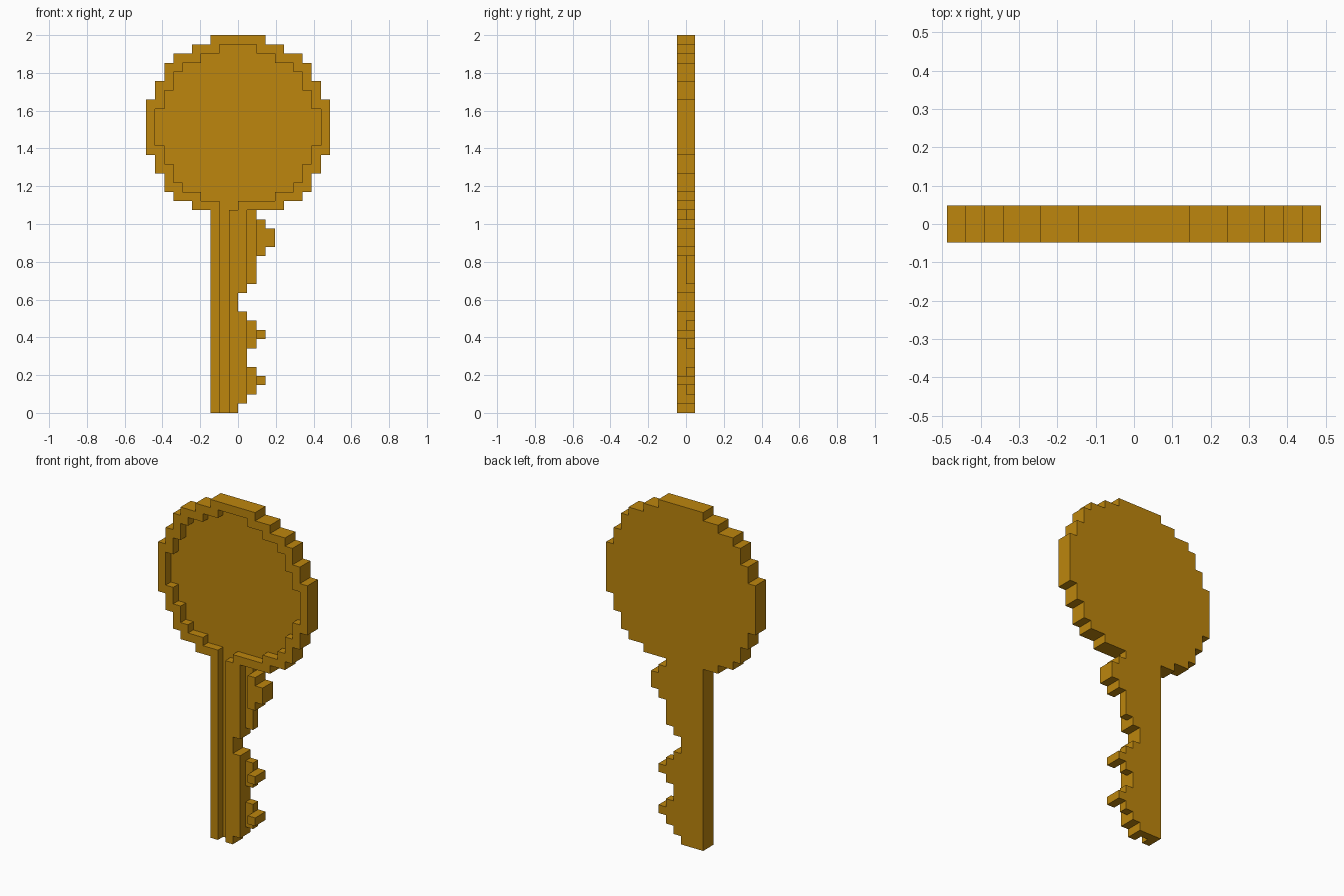
import bpy
import bmesh
from mathutils import Vector

if "Cube" in bpy.data.objects:
    bpy.data.objects.remove(bpy.data.objects["Cube"])

U = 2 / 41  # size of one block

gold = bpy.data.materials.new("gold")
gold.use_nodes = True
COLOR = (0.51, 0.238, 0.004, 1)
gold.diffuse_color = COLOR
gold.node_tree.nodes["Principled BSDF"].inputs["Base Color"].default_value = COLOR


def disc(steps):
    """Block cells (x, z) of a stepped disc from (z bottom, z top, half width)."""
    return {(x, z) for lo, hi, w in steps for z in range(lo, hi) for x in range(-w, w)}


# Round bow: stepped outline and the recess in its front
bow = disc([(22, 23, 5), (23, 24, 7), (24, 26, 8), (26, 28, 9), (28, 34, 10),
            (34, 36, 9), (36, 38, 8), (38, 39, 7), (39, 40, 5), (40, 41, 3)])
recess = disc([(23, 24, 4), (24, 25, 6), (25, 27, 7), (27, 29, 8), (29, 33, 9),
               (33, 35, 8), (35, 37, 7), (37, 38, 6), (38, 39, 4), (39, 40, 2)])
recess |= {(-2, 22), (-1, 22)}

# Blade: right-hand edge of each block row, from the tip up to the bow
edge = [0, 1, 2, 3, 2, 1, 1, 2, 3, 2, 1, 0, 0, 1, 2, 2, 2, 3, 4, 4, 3, 2]
blade = {(x, z) for z, e in enumerate(edge) for x in range(-3, e)}
# Long grooves down the blade front
recess |= {(x, z) for x, z in blade if x in (-2, 1)}


def layers(cells):
    """Full back layer (y = 0) and front layer (y = -1) without the recess."""
    return {(x, 0, z) for x, z in cells} | {(x, -1, z) for x, z in cells - recess}


solid = layers(bow | blade)


def block_part(name, cells):
    """Mesh of the exposed block sides, with flat areas merged."""
    bm = bmesh.new()
    for cell in layers(cells):
        c = Vector(cell)
        for axis in range(3):
            for side in (0, 1):
                n = list(cell)
                n[axis] += 2 * side - 1
                if tuple(n) in solid:
                    continue
                a, b = Vector(), Vector()
                a[(axis + 1) % 3] = 1
                b[(axis + 2) % 3] = 1
                o = c.copy()
                o[axis] += side
                quad = [o, o + a, o + a + b, o + b]
                if side == 0:
                    quad.reverse()
                bm.faces.new([bm.verts.new(p * U) for p in quad])
    bmesh.ops.remove_doubles(bm, verts=bm.verts[:], dist=U * 0.01)
    bmesh.ops.dissolve_limit(bm, angle_limit=0.01, verts=bm.verts[:], edges=bm.edges[:])
    mesh = bpy.data.meshes.new(name)
    bm.to_mesh(mesh)
    bm.free()
    mesh.materials.append(gold)
    obj = bpy.data.objects.new(name, mesh)
    bpy.context.collection.objects.link(obj)
    return obj


block_part("bow", bow)
block_part("shaft", {c for c in blade if c[0] < 1})
block_part("teeth", {c for c in blade if c[0] >= 1})
